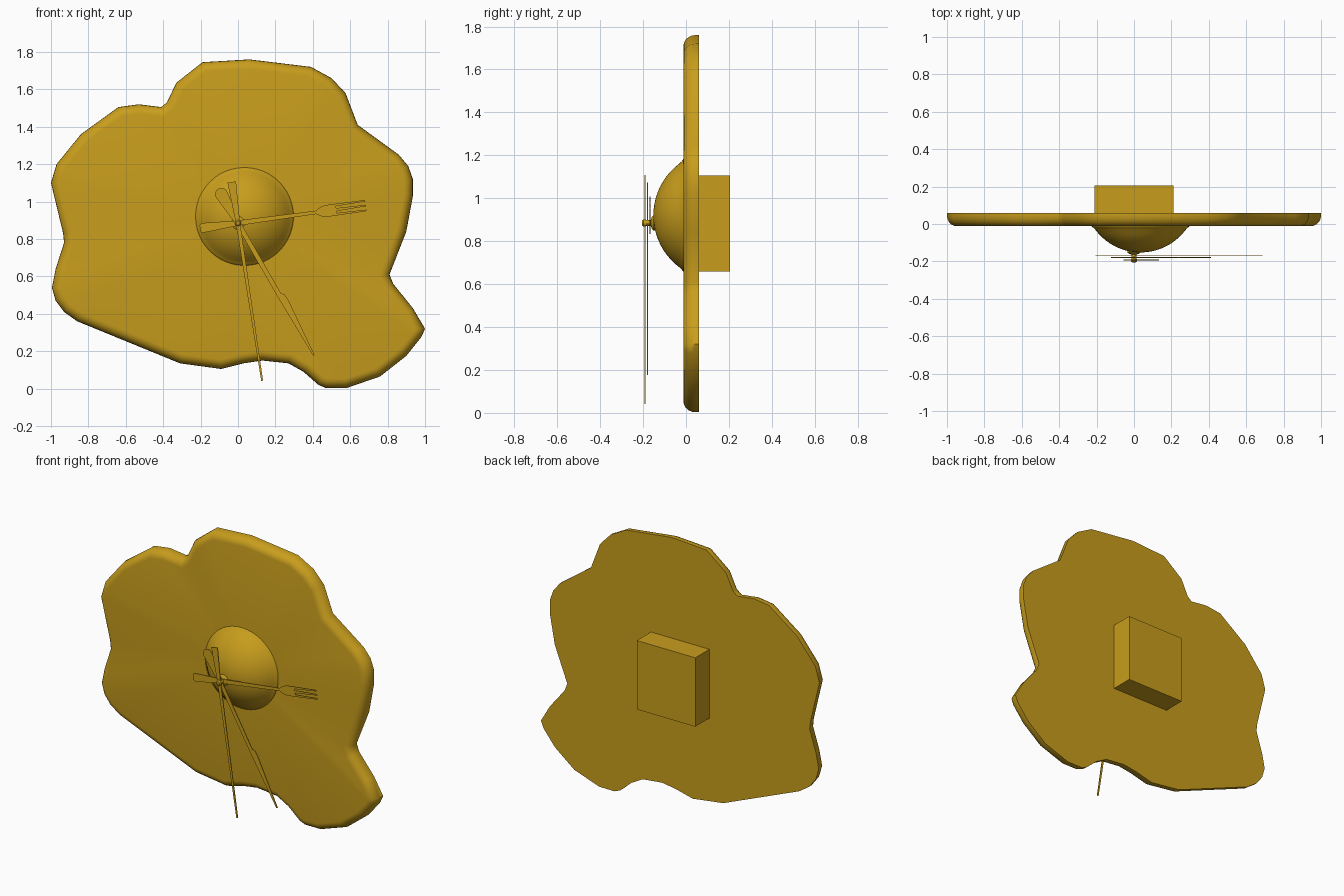
import bpy, bmesh, math
from mathutils import Vector

if "Cube" in bpy.data.objects:
    bpy.data.objects.remove(bpy.data.objects["Cube"])

gold = bpy.data.materials.new("gold")
gold.diffuse_color = (0.58, 0.34, 0.012, 1)
gold.use_nodes = True
gold.node_tree.nodes["Principled BSDF"].inputs["Base Color"].default_value = gold.diffuse_color


def finish(name, bm, angle=None):
    bmesh.ops.recalc_face_normals(bm, faces=bm.faces)
    me = bpy.data.meshes.new(name)
    bm.to_mesh(me)
    bm.free()
    me.materials.append(gold)
    ob = bpy.data.objects.new(name, me)
    bpy.context.collection.objects.link(ob)
    if angle:
        bpy.ops.object.select_all(action='DESELECT')
        ob.select_set(True)
        bpy.context.view_layer.objects.active = ob
        bpy.ops.object.shade_smooth_by_angle(angle=math.radians(angle))
    return ob


def bridge(bm, a, b):
    n = len(a)
    for i in range(n):
        j = (i + 1) % n
        bm.faces.new((a[i], a[j], b[j], b[i]))


def fan(bm, ring, centre):
    c = bm.verts.new(centre)
    for i in range(len(ring)):
        bm.faces.new((ring[i], ring[(i + 1) % len(ring)], c))


# Egg white: irregular outline (clockwise), flat back, rounded front rim
outline = [Vector(p) for p in (
    (-.19, 1.745), (.06, 1.76), (.39, 1.72), (.50, 1.66), (.575, 1.58), (.64, 1.41),
    (.86, 1.25), (.91, 1.19), (.935, 1.12), (.935, 1.03), (.90, .84), (.81, .61),
    (.83, .56), (.935, .43), (1.0, .32), (.98, .275), (.90, .175), (.76, .065),
    (.58, .003), (.47, .003), (.43, .02), (.35, .09), (.27, .135), (.13, .15),
    (.03, .135), (-.09, .105), (-.31, .135), (-.86, .36), (-.93, .41), (-.975, .47),
    (-.995, .54), (-.975, .64), (-.93, .78), (-.935, .83), (-1.0, 1.10), (-.97, 1.20),
    (-.84, 1.36), (-.64, 1.505), (-.53, 1.52), (-.41, 1.505), (-.38, 1.53), (-.33, 1.635))]


def inset(pts, d):
    out = []
    for i, p in enumerate(pts):
        e1 = (p - pts[i - 1]).normalized()
        e2 = (pts[(i + 1) % len(pts)] - p).normalized()
        n1, n2 = Vector((e1.y, -e1.x)), Vector((e2.y, -e2.x))
        m = (n1 + n2).normalized()
        out.append(p + m * d / max(m.dot(n1), 0.7))
    return out


BACK, FRONT, CX, CZ = 0.06, -0.012, 0.035, 0.92
bm = bmesh.new()
levels = [(0, BACK)]
for k in range(6):
    t = math.radians(90 * k / 5)
    levels.append((0.05 * (1 - math.cos(t)), 0.045 + (FRONT - 0.045) * math.sin(t)))
rings = [[bm.verts.new((p.x, y, p.y)) for p in inset(outline, d)] for d, y in levels]
for a, b in zip(rings, rings[1:]):
    bridge(bm, a, b)
bm.faces.new(rings[0])
fan(bm, rings[-1], (CX, FRONT, CZ))
finish("egg_white", bm, 50)

# Yolk: shallow spherical cap with a small flare where it meets the white
R, D = 0.302, 0.162
profile = [(0.265, 0.005), (0.262, FRONT - 0.001), (0.252, FRONT - 0.008)]
top = math.acos((D + 0.018) / R)
profile += [(R * math.sin(top * (1 - k / 10)), FRONT + D - R * math.cos(top * (1 - k / 10)))
            for k in range(10)]
bm = bmesh.new()
rings = [[bm.verts.new((CX + r * math.cos(math.tau * i / 48), y, CZ + r * math.sin(math.tau * i / 48)))
          for i in range(48)] for r, y in profile]
for a, b in zip(rings, rings[1:]):
    bridge(bm, a, b)
fan(bm, rings[-1], (CX, FRONT + D - R, CZ))
finish("yolk", bm, 60)

# Clock movement box on the back
bm = bmesh.new()
bmesh.ops.create_cube(bm, size=1)
for v in bm.verts:
    v.co = (v.co.x * 0.42, 0.13 + v.co.y * 0.15, 0.883 + v.co.z * 0.447)
finish("movement_box", bm)

# Spindle: stepped shaft through the hands
PZ = 0.885
bm = bmesh.new()
rings = [[bm.verts.new((r * math.cos(math.tau * i / 20), y, PZ + r * math.sin(math.tau * i / 20)))
          for i in range(20)]
         for r, y in ((.036, -.13), (.036, -.152), (.026, -.16), (.014, -.163), (.014, -.186),
                      (.017, -.187), (.017, -.198), (.010, -.205))]
for a, b in zip(rings, rings[1:]):
    bridge(bm, a, b)
bm.faces.new(rings[0])
bm.faces.new(rings[-1])
finish("spindle", bm, 35)


# Hands: thin plates drawn along u (length) and v (width), then turned about the spindle
def hand(name, pts, angle, y, thick=0.005):
    bm = bmesh.new()
    c, s = math.cos(math.radians(angle)), math.sin(math.radians(angle))
    a, b = [[bm.verts.new((u * c - v * s, yy, PZ + u * s + v * c)) for u, v in pts]
            for yy in (y - thick / 2, y + thick / 2)]
    bm.faces.new(a)
    bm.faces.new(b)
    bridge(bm, a, b)
    finish(name, bm)


def mirrored(half):
    return half + [(u, -v) for u, v in reversed(half) if v > 0]


# Fork: handle, neck, head and three tines
fork = [(-.205, .018), (-.195, .025), (-.17, .025), (0, .014), (.42, .009), (.445, .024),
        (.475, .032), (.69, .030), (.69, .022), (.53, .018), (.53, .008), (.69, .004)]
hand("fork_hand", mirrored(fork), 7.8, -0.167)

# Knife: rounded handle end, shaft, one-sided blade
end = [(-.178 - .034 * math.sin(math.radians(a)), .034 * math.cos(math.radians(a)))
       for a in range(0, 181, 20)]
knife = end + [(0, -.013), (.45, -.013), (.815, -.005), (.82, .003), (.49, .028),
               (.455, .026), (.44, .012), (0, .013)]
hand("knife_hand", knife, -60.1, -0.180)

# Second hand: needle with a flared tail
needle = [(-.222, .023), (0, .011), (.853, .005)]
hand("needle_hand", mirrored(needle), -81.3, -0.192)
